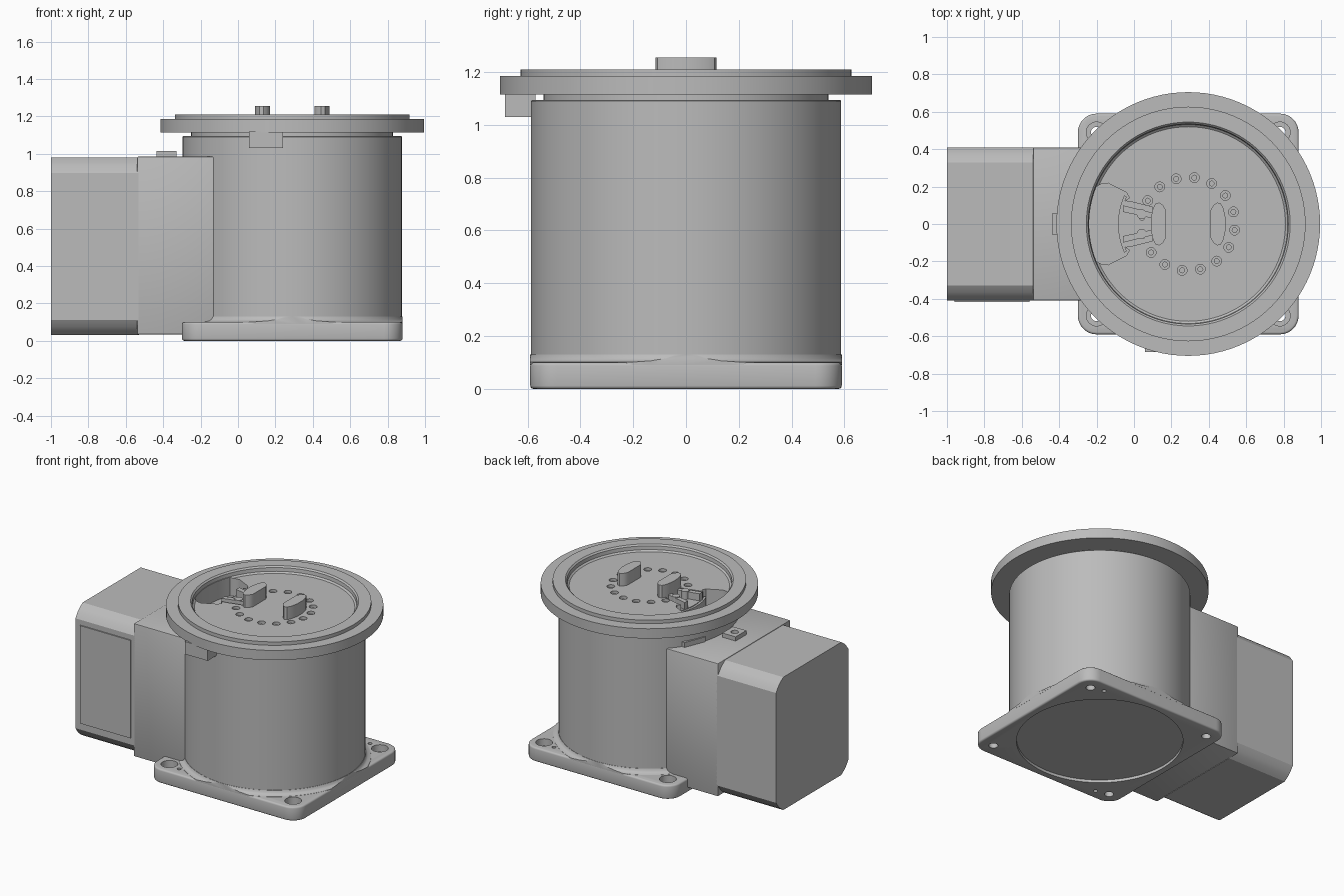
import bpy, bmesh, math
from math import cos, sin, radians, pi
from mathutils import Vector

if "Cube" in bpy.data.objects:
    bpy.data.objects.remove(bpy.data.objects["Cube"], do_unlink=True)

AX = 0.29          # x of the rotation axis
FLOOR = 1.165      # floor of the turntable recess

grey = bpy.data.materials.new("machined grey")
grey.use_nodes = True
grey.diffuse_color = (0.5, 0.5, 0.5, 1)
grey.node_tree.nodes["Principled BSDF"].inputs["Base Color"].default_value = (0.5, 0.5, 0.5, 1)


def finish(name, bm):
    bmesh.ops.recalc_face_normals(bm, faces=bm.faces)
    me = bpy.data.meshes.new(name)
    bm.to_mesh(me)
    bm.free()
    me.materials.append(grey)
    ob = bpy.data.objects.new(name, me)
    bpy.context.collection.objects.link(ob)
    shade(ob)
    return ob


def shade(ob):
    ob.data.shade_smooth()
    ob.data.set_sharp_from_angle(angle=radians(32))


def prism(name, pts, lo, hi, along_x=False):
    """Extrude a 2D outline along z, or along x for (y, z) outlines."""
    bm = bmesh.new()
    place = (lambda p, h: (h, p[0], p[1])) if along_x else (lambda p, h: (p[0], p[1], h))
    face = bm.faces.new([bm.verts.new(place(p, lo)) for p in pts])
    new = bmesh.ops.extrude_face_region(bm, geom=[face])["geom"]
    step = Vector((hi - lo, 0, 0)) if along_x else Vector((0, 0, hi - lo))
    bmesh.ops.translate(bm, vec=step, verts=[v for v in new if isinstance(v, bmesh.types.BMVert)])
    return finish(name, bm)


def lathe(name, profile, steps=96):
    bm = bmesh.new()
    verts = [bm.verts.new((AX + r, 0, z)) for r, z in profile]
    edges = [bm.edges.new(pair) for pair in zip(verts, verts[1:])]
    bmesh.ops.spin(bm, geom=verts + edges, cent=(AX, 0, 0), axis=(0, 0, 1),
                   angle=2 * pi, steps=steps)
    bmesh.ops.remove_doubles(bm, verts=bm.verts, dist=1e-5)
    return finish(name, bm)


def circle(x, y, r, n=32):
    return [(x + r * cos(2 * pi * i / n), y + r * sin(2 * pi * i / n)) for i in range(n)]


def rect(x0, x1, y0, y1):
    return [(x0, y0), (x1, y0), (x1, y1), (x0, y1)]


def rounded_rect(x0, x1, y0, y1, r, n=8):
    corners = [(x1 - r, y1 - r), (x0 + r, y1 - r), (x0 + r, y0 + r), (x1 - r, y0 + r)]
    return [(cx + r * cos(pi / 2 * (k + i / n)), cy + r * sin(pi / 2 * (k + i / n)))
            for k, (cx, cy) in enumerate(corners) for i in range(n + 1)]


def polar(r, deg):
    return AX + r * cos(radians(deg)), r * sin(radians(deg))


def apply_mods(ob):
    bpy.context.view_layer.update()
    deps = bpy.context.evaluated_depsgraph_get()
    me = bpy.data.meshes.new_from_object(ob.evaluated_get(deps))
    ob.modifiers.clear()
    ob.data = me
    shade(ob)


def bevel(ob, width, segments=3):
    m = ob.modifiers.new("soft edge", 'BEVEL')
    m.width, m.segments, m.limit_method, m.angle_limit = width, segments, 'ANGLE', radians(40)
    apply_mods(ob)


def boolean(ob, cutters, operation='DIFFERENCE'):
    for c in cutters:
        m = ob.modifiers.new("cut", 'BOOLEAN')
        m.object, m.operation, m.solver = c, operation, 'EXACT'
    apply_mods(ob)
    for c in cutters:
        bpy.data.objects.remove(c, do_unlink=True)


# Square mounting base with counterbored corner holes and an underside recess
S = 0.59
base = prism("base_plate", rounded_rect(AX - S, AX + S, -S, S, 0.1), 0, 0.1)
bevel(base, 0.012)
cuts = [prism("cutter", circle(AX, 0, 0.54, 96), -0.1, 0.02)]
for sx in (-1, 1):
    for sy in (-1, 1):
        x, y = AX + sx * 0.49, sy * 0.49
        cuts.append(prism("cutter", circle(x, y, 0.03), -0.1, 0.2))
        cuts.append(prism("cutter", circle(x, y, 0.055), 0.05, 0.2))
    cuts.append(prism("cutter", circle(AX + sx * 0.395, sx * 0.515, 0.014, 16), -0.1, 0.2))
boolean(base, cuts)

# Fillet where the housing meets the base
fillet = lathe("base_fillet", [(0.5, 0.09), (0.63, 0.09), (0.625, 0.101), (0.605, 0.106),
                               (0.595, 0.115), (0.59, 0.13), (0.5, 0.13), (0.5, 0.09)])
boolean(fillet, [prism("cutter", rect(AX - S, AX + S, -S, S), 0, 0.3)], 'INTERSECT')

# Cylindrical housing, open at the top for the turntable
lathe("housing", [(0, 0.05), (0.588, 0.05), (0.588, 1.09), (0.583, 1.095),
                  (0.54, 1.095), (0.54, 1.0), (0, 1.0)])

# Rotating flange with raised ring and dished face
table = lathe("turntable", [(0, 1.0), (0.54, 1.0), (0.54, 1.115), (0.705, 1.115),
                            (0.705, 1.185), (0.627, 1.185), (0.627, 1.21), (0.545, 1.21),
                            (0.535, 1.2), (0.532, 1.175), (0.52, FLOOR), (0, FLOOR)])

# Kidney-shaped cable pocket, wiring slot and bolt circle
outline = [polar(0.53, 180 + a) for a in range(-22, 23, 4)]
outline += [polar(0.51, 205), polar(0.48, 207), polar(0.37, 207), polar(0.345, 204)]
outline += [polar(0.36, 180 + a) for a in range(20, -21, -4)]
outline += [polar(0.345, 156), polar(0.37, 153), polar(0.48, 153), polar(0.51, 155)]
cuts = [prism("cutter", outline, 1.04, 1.3),
        prism("cutter", [(-0.12, -0.13), (-0.02, -0.12), (0.1, -0.09),
                         (0.1, 0.09), (-0.02, 0.12), (-0.12, 0.13)], 1.125, 1.3)]
for i in range(16):
    x, y = polar(0.25, 15 + 22.5 * i)
    cuts.append(prism("cutter", circle(x, y, 0.026, 20), FLOOR - 0.02, 1.3))
    cuts.append(prism("cutter", circle(x, y, 0.013, 12), FLOOR - 0.05, 1.29))
boolean(table, cuts)

# Two connector plugs, rounded on the outward side
for name, x, s in (("connector_plug_inner", 0.17, -1), ("connector_plug_outer", 0.41, 1)):
    half = [(0, 0.075), (0.015, 0.1), (0.035, 0.115), (0.055, 0.108), (0.068, 0.085), (0.08, 0.03)]
    pts = [(x + s * d, y) for d, y in half] + [(x + s * d, -y) for d, y in reversed(half)]
    prism(name, pts, 1.1, 1.255)

# Cable rails and clamp between pocket and plug
for s in (-1, 1):
    prism("cable_rail", [(-0.06, s * 0.1), (-0.06, s * 0.065), (0.1, s * 0.03), (0.1, s * 0.06)],
          1.115, 1.175)
    x, y = 0.042, s * 0.052
    prism("clamp_screw", circle(x, y, 0.026, 20), 1.115, 1.18)
arc = [polar(0.375, 180 + a) for a in range(-24, 25, 4)]
arc += [polar(0.36, 180 + a) for a in range(24, -25, -4)]
prism("pocket_guide", arc, 1.03, 1.12)

# Drive arm joining the housing and the motor
arm = prism("drive_arm", rect(-0.41, 0.41, 0.033, 0.985), -0.54, 0, True)
bevel(arm, 0.008, 2)

# Motor block with scooped corners
W, LOW, HIGH, C = 0.41, 0.03, 0.98, 0.082
scoop = [(0, C), (0.008, C - 0.012), (0.026, 0.045), (0.045, 0.026), (C - 0.012, 0.008), (C, 0)]
top = [(W - a, HIGH - b) for a, b in scoop]
bottom = [(W - a, LOW + b) for a, b in reversed(scoop)]
right = bottom + top
prism("motor_block", right + [(-y, z) for y, z in reversed(right)], -1.0, -0.53, True)
prism("motor_cover", rect(-0.418, -0.4, 0.16, 0.86), -0.96, -0.56, True)

# Small lug with hole on top of the arm, and a stop on the housing
lug = prism("arm_lug", rect(-0.435, -0.33, -0.06, 0.06), 0.97, 1.015)
boolean(lug, [prism("cutter", circle(-0.385, 0, 0.025, 20), 0.99, 1.1)])
prism("housing_stop", [(-0.28, 0.18), (-0.2, 0.18), (-0.13, 0.32), (-0.22, 0.33)], 0.97, 1.02)

# Index tab hanging below the flange
prism("index_tab", rect(0.06, 0.24, -0.685, -0.57), 1.03, 1.12)
